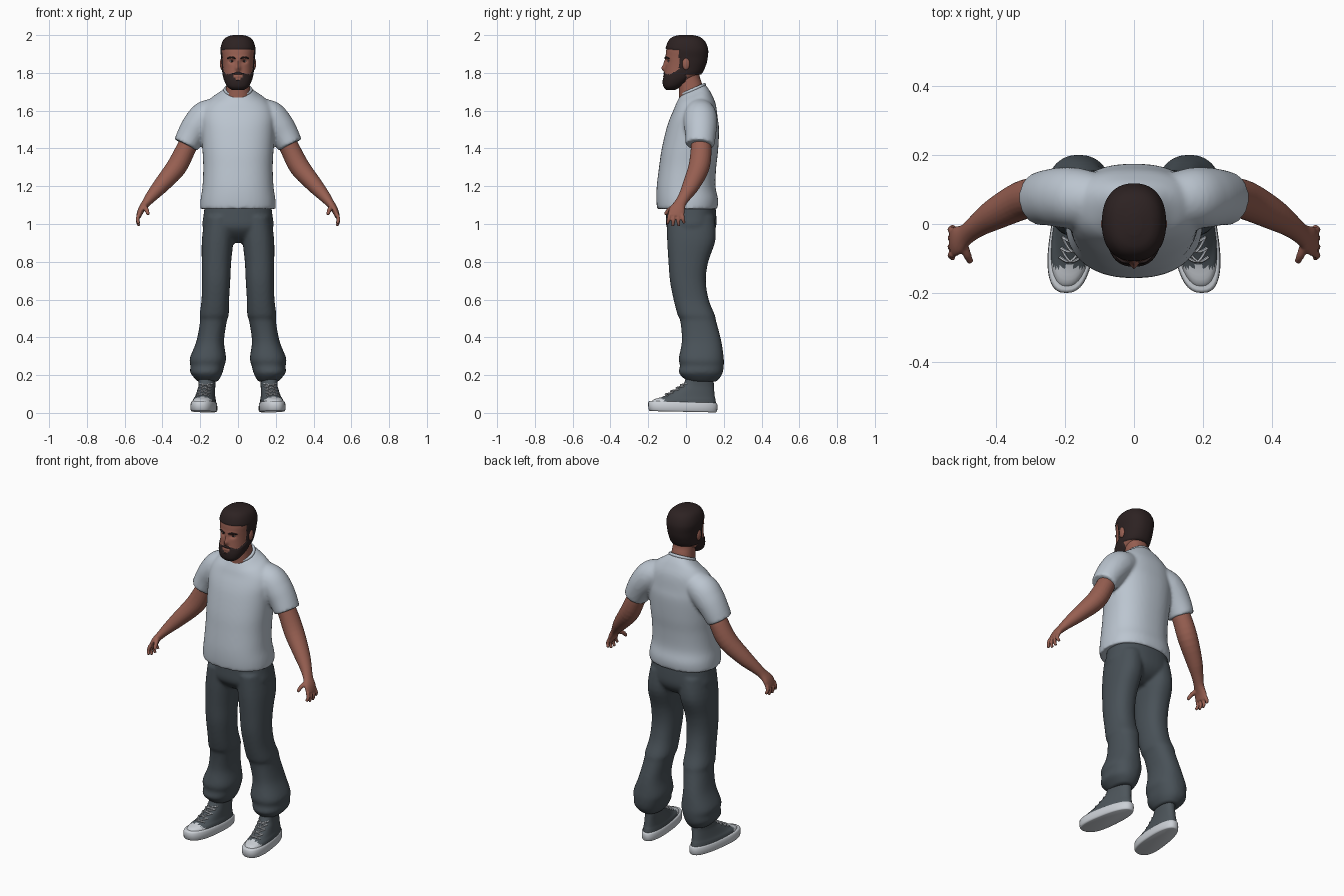
import bpy, bmesh, math
from mathutils import Vector

cube = bpy.data.objects.get("Cube")
if cube:
    bpy.data.objects.remove(cube)


def material(name, rgb):
    m = bpy.data.materials.new(name)
    m.use_nodes = True
    m.diffuse_color = (*rgb, 1)
    m.node_tree.nodes["Principled BSDF"].inputs["Base Color"].default_value = (*rgb, 1)
    return m


SHIRT = material("pale grey cotton", (0.50, 0.56, 0.63))
PANTS = material("slate cloth", (0.066, 0.083, 0.097))
SKIN = material("skin", (0.31, 0.115, 0.083))
HAIR = material("dark brown hair", (0.026, 0.016, 0.016))
CANVAS = material("grey canvas", (0.075, 0.092, 0.105))
RUBBER = material("white rubber", (0.60, 0.63, 0.67))
EYE = material("eye white", (0.45, 0.42, 0.40))
made = []


def spline(keys, steps):
    """Catmull-Rom interpolation through tuples of numbers."""
    out = []
    for i in range(len(keys) - 1):
        a, b, c, d = (keys[max(0, min(len(keys) - 1, i + k))] for k in (-1, 0, 1, 2))
        for s in range(steps):
            t = s / steps
            out.append([q + t / 2 * (r - p + t * (2 * p - 5 * q + 4 * r - s4
                        + t * (3 * (q - r) + s4 - p))) for p, q, r, s4 in zip(a, b, c, d)])
    return out + [list(keys[-1])]


def skin_rings(bm, rings):
    """Bridge rings of points and cap both ends."""
    rows = [[bm.verts.new(p) for p in ring] for ring in rings]
    n = len(rows[0])
    for lo, hi in zip(rows, rows[1:]):
        for i in range(n):
            bm.faces.new((lo[i], lo[(i + 1) % n], hi[(i + 1) % n], hi[i]))
    bm.faces.new(rows[0])
    bm.faces.new(rows[-1])


def stack(bm, keys, seg=32, steps=4, power=2.3, taper=0):
    """Horizontal rings given as (z, centre x, half width, front y, back y, tilt)."""
    rings = []
    for z, cx, rx, yf, yb, tilt in spline(keys, steps):
        ring = []
        for i in range(seg):
            a = math.tau * i / seg
            c, s = math.cos(a), math.sin(a)
            c = math.copysign(abs(c) ** (2 / power), c)
            s = math.copysign(abs(s) ** (2 / power), s)
            dy = s * (yb - yf) / 2
            ring.append((cx + rx * c * (1 - taper * s), (yf + yb) / 2 + dy, z + tilt * dy))
        rings.append(ring)
    skin_rings(bm, rings)


def tube(bm, keys, seg=16, steps=4):
    """Limb along a path of (x, y, z, radius along y, radius across)."""
    pts = spline(keys, steps)
    rings = []
    for i, (x, y, z, ru, rv) in enumerate(pts):
        d = (Vector(pts[min(i + 1, len(pts) - 1)][:3]) - Vector(pts[max(i - 1, 0)][:3])).normalized()
        u = Vector((0, 1, 0))
        u = (u - d * u.dot(d)).normalized()
        v = d.cross(u)
        rings.append([Vector((x, y, z)) + u * ru * math.cos(math.tau * k / seg)
                      + v * rv * math.sin(math.tau * k / seg) for k in range(seg)])
    skin_rings(bm, rings)


def ball(bm, centre, radii):
    vs = bmesh.ops.create_uvsphere(bm, u_segments=20, v_segments=12, radius=1)["verts"]
    for v in vs:
        v.co = Vector(p + q * r for p, q, r in zip(centre, v.co, radii))


def finish(name, bm, mats, mirror=False, voxel=0, relax=0):
    bmesh.ops.recalc_face_normals(bm, faces=bm.faces)
    me = bpy.data.meshes.new(name)
    bm.to_mesh(me)
    bm.free()
    ob = bpy.data.objects.new(name, me)
    bpy.context.collection.objects.link(ob)
    for m in mats:
        me.materials.append(m)
    if mirror:
        ob.modifiers.new("Mirror", 'MIRROR').use_mirror_merge = False
    if voxel:
        r = ob.modifiers.new("Fuse", 'REMESH')
        r.mode, r.voxel_size, r.use_smooth_shade = 'VOXEL', voxel, True
        s = ob.modifiers.new("Relax", 'SMOOTH')
        s.factor, s.iterations = 0.5, relax
    made.append(ob)
    return ob


# T-shirt: torso and two sleeves fused together
bm = bmesh.new()
stack(bm, [(1.71, 0, .07, -.03, .1, .45), (1.685, 0, .105, -.045, .118, .4),
           (1.66, 0, .145, -.055, .135, .3), (1.62, 0, .18, -.066, .157, .15),
           (1.56, 0, .195, -.085, .168, 0), (1.5, 0, .193, -.105, .175, 0),
           (1.39, 0, .188, -.13, .17, 0), (1.3, 0, .184, -.143, .16, 0),
           (1.2, 0, .188, -.155, .156, 0), (1.13, 0, .198, -.157, .17, 0),
           (1.08, 0, .2, -.153, .167, 0)], seg=48)
tube(bm, [(.1, .07, 1.6, .075, .07), (.165, .075, 1.57, .088, .086), (.21, .077, 1.525, .088, .083),
          (.245, .077, 1.475, .082, .076), (.276, .073, 1.418, .077, .068)], seg=28)
finish("tshirt", bm, [SHIRT], True, .009, 6)

# Collar band
bpy.ops.mesh.primitive_torus_add(major_segments=40, minor_segments=10, major_radius=.068,
                                 minor_radius=.009, location=(0, .035, 1.71), rotation=(.42, 0, 0))
collar = bpy.context.object
collar.name = "collar"
collar.data.materials.append(SHIRT)
made.append(collar)

# Trousers: hips and baggy legs
bm = bmesh.new()
stack(bm, [(1.14, 0, .17, -.1, .15, 0), (1.05, 0, .182, -.105, .16, 0), (.98, 0, .186, -.102, .158, 0),
           (.93, 0, .13, -.06, .125, 0), (.9, 0, .04, -.01, .07, 0)], seg=40)
stack(bm, [(1.04, .095, .08, -.1, .15, 0), (.92, .107, .084, -.1, .157, 0), (.8, .114, .078, -.093, .118, 0),
           (.7, .116, .075, -.085, .105, 0), (.6, .12, .073, -.066, .12, 0), (.52, .126, .077, -.045, .152, 0),
           (.485, .13, .071, -.03, .16, 0), (.38, .147, .073, -.022, .187, 0), (.29, .159, .096, -.038, .2, 0),
           (.25, .162, .09, -.032, .2, 0), (.215, .167, .086, -.038, .195, 0),
           (.19, .164, .072, -.02, .183, 0), (.165, .16, .052, .01, .16, 0)])
finish("trousers", bm, [PANTS], True, .009, 4)

# Arms with hands
bm = bmesh.new()
tube(bm, [(.24, .075, 1.47, .05, .05), (.277, .08, 1.395, .055, .052), (.327, .068, 1.3, .056, .054),
          (.405, .028, 1.207, .046, .043), (.455, -.005, 1.15, .034, .032), (.487, -.03, 1.11, .031, .023),
          (.512, -.047, 1.075, .042, .018), (.526, -.055, 1.04, .042, .013)], seg=24)
for y, reach in ((-.087, .8), (-.065, 1), (-.042, 1), (-.02, .75)):
    tip = 1.2 * (y + .052)
    tube(bm, [(.524, y, 1.05, .011, .011), (.532, y + .1 * tip, 1.048 - .03 * reach, .01, .01),
              (.524, y + .3 * tip, 1.048 - .058 * reach, .008, .008)], seg=10)
tube(bm, [(.498, -.055, 1.095, .016, .014), (.484, -.09, 1.075, .012, .012),
          (.475, -.11, 1.05, .009, .009)], seg=10)
finish("arms", bm, [SKIN], True, .0045, 2)

# Neck
bm = bmesh.new()
stack(bm, [(1.66, 0, .068, -.035, .095, .4), (1.73, 0, .062, -.038, .085, .2),
           (1.78, 0, .06, -.042, .073, 0), (1.84, 0, .06, -.04, .07, 0)])
finish("neck", bm, [SKIN])

# Head: shaped face, hair and beard coloured by region
bm = bmesh.new()
stack(bm, [(1.713, 0, .028, -.1, -.062, 0), (1.73, 0, .052, -.115, -.03, 0), (1.76, 0, .068, -.119, .02, 0),
           (1.795, 0, .077, -.114, .076, 0), (1.84, 0, .081, -.109, .1, 0), (1.88, 0, .084, -.108, .11, 0),
           (1.925, 0, .088, -.104, .112, 0), (1.965, 0, .077, -.09, .096, 0), (1.986, 0, .056, -.068, .07, 0),
           (1.996, 0, .022, -.032, .03, 0)], seg=96, steps=9)
bumps = [(0, .013, 1.825, .016, -.019), (0, .01, 1.852, .02, -.009), (.032, .016, 1.862, .011, .013),
         (0, .02, 1.783, .008, -.005), (.03, .025, 1.882, .008, -.003)]
for v in bm.verts:
    if v.co.y < -.03:
        x, z = abs(v.co.x), v.co.z
        v.co.y += sum(amt * math.exp(-((x - cx) / sx) ** 2 - ((z - cz) / sz) ** 2)
                      for cx, sx, cz, sz, amt in bumps)


def hairy(p):
    x, y, z = abs(p.x), p.y, p.z
    lips = x < .024 and 1.774 < z < 1.791 or x < .014 and 1.764 < z < 1.775
    hair = z > 1.927 - .25 * max(0, x - .05) or (y > -.036 and z > 1.79)
    beard = y < 0 and z < max(1.808 - .3 * x, 1.79 + .55 * (y + .09)) and not lips
    return hair or beard


bm.normal_update()
for f in bm.faces:
    f.material_index = int(hairy(f.calc_center_median()))
for v in [v for v in bm.verts if all(f.material_index for f in v.link_faces)]:
    v.co += v.normal * .005
finish("head", bm, [SKIN, HAIR])

# Ears, brows, eyes
bm = bmesh.new()
ball(bm, (.085, .0, 1.848), (.011, .02, .032))
finish("ears", bm, [SKIN], True)
bm = bmesh.new()
tube(bm, [(.014, -.111, 1.876, .003, .003), (.034, -.107, 1.883, .005, .005),
          (.057, -.088, 1.876, .003, .003)], seg=8)
finish("eyebrows", bm, [HAIR], True)
bm = bmesh.new()
ball(bm, (.032, -.084, 1.862), (.013, .011, .007))
finish("eyes", bm, [EYE], True)
bm = bmesh.new()
ball(bm, (.032, -.092, 1.862), (.006, .005, .006))
finish("irises", bm, [HAIR], True)


# Shoes: sole, canvas upper with toe cap, crossed laces
def toe_out(bm):
    for v in bm.verts:
        v.co.x -= .11 * v.co.y


bm = bmesh.new()
stack(bm, [(.006, .175, .058, -.188, .158, -.02), (.014, .175, .065, -.198, .165, -.02),
           (.05, .175, .064, -.2, .166, -.03), (.058, .175, .057, -.19, .158, -.03)],
      seg=40, steps=2, power=2.5, taper=.13)
toe_out(bm)
finish("soles", bm, [RUBBER], True)
bm = bmesh.new()
upper = [(.045, .175, .06, -.192, .16, 0), (.07, .175, .056, -.172, .156, 0), (.088, .174, .05, -.118, .152, 0),
         (.12, .172, .045, -.06, .149, 0), (.15, .17, .043, -.016, .147, 0), (.2, .17, .046, .005, .147, 0)]
stack(bm, upper, seg=40, power=2.3, taper=.1)
for f in bm.faces:
    f.material_index = int(f.calc_center_median().y < -.122)
toe_out(bm)
finish("shoe_uppers", bm, [CANVAS, RUBBER], True)
bm = bmesh.new()
rows = spline(upper[2:5], 4)
for lo, hi in zip(rows[::2], rows[2::2]):
    for side in (-1, 1):
        mid = [(a + b) / 2 for a, b in zip(lo, hi)]
        ends = [(x, y + .022, z + .004) for x, y, z in
                ((lo[1] - side * .032, lo[3], lo[0]), (hi[1] + side * .032, hi[3], hi[0]))]
        tube(bm, [(*ends[0], .004, .004), (mid[1], mid[3] - .004, mid[0] + .005, .004, .004),
                  (*ends[1], .004, .004)], seg=6)
toe_out(bm)
finish("laces", bm, [RUBBER], True)

# Smooth shading with crisp rims
bpy.ops.object.select_all(action='DESELECT')
for ob in made:
    ob.select_set(True)
bpy.context.view_layer.objects.active = made[0]
bpy.ops.object.shade_smooth_by_angle(angle=math.radians(50))
